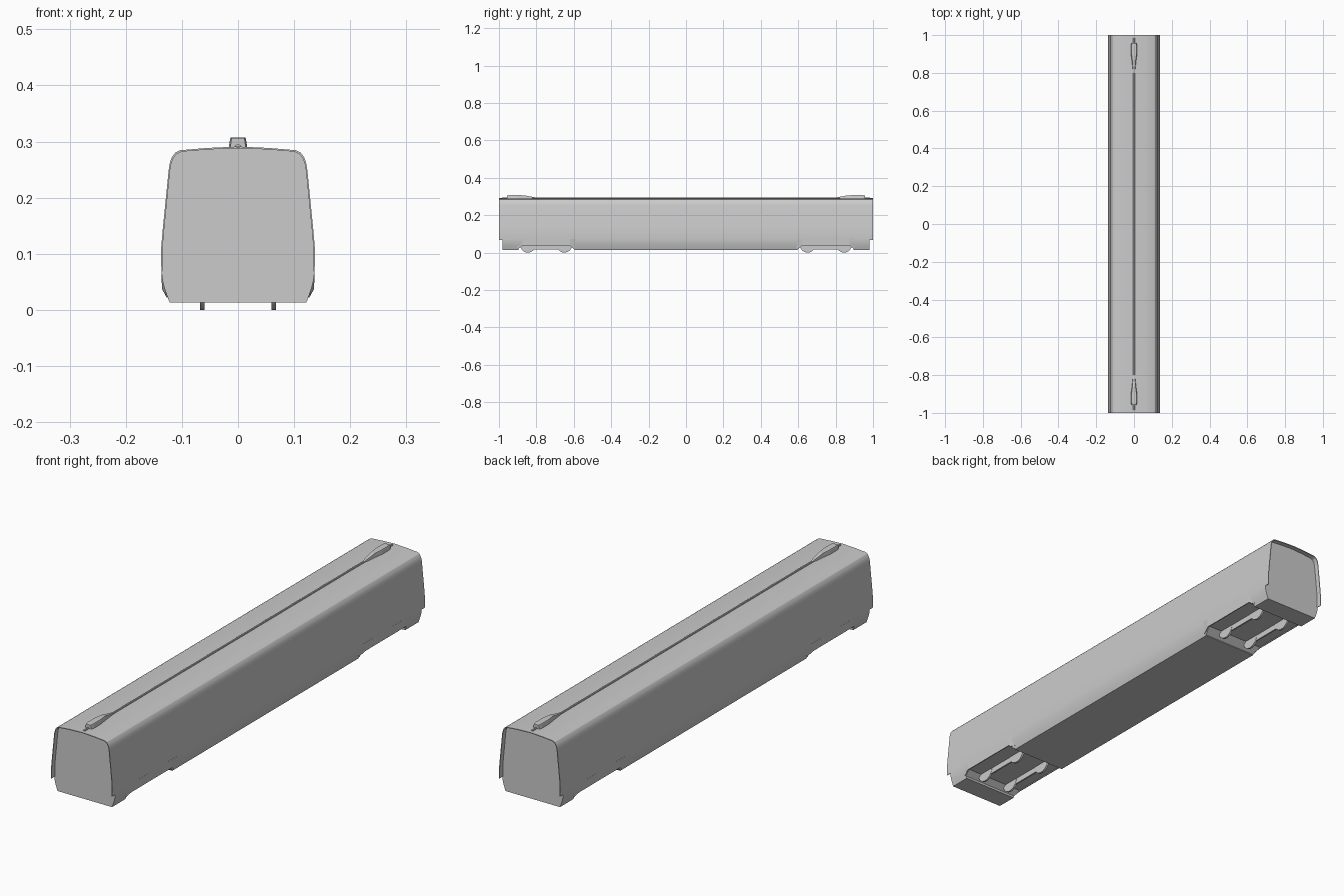
import bpy, bmesh, math
from mathutils import Vector

if "Cube" in bpy.data.objects:
    bpy.data.objects.remove(bpy.data.objects["Cube"])


def add_mesh(name, rings):
    """Loft closed rings of points into a capped solid."""
    bm = bmesh.new()
    vr = [[bm.verts.new(p) for p in r] for r in rings]
    n = len(vr[0])
    for a, b in zip(vr, vr[1:]):
        for i in range(n):
            j = (i + 1) % n
            bm.faces.new((a[i], a[j], b[j], b[i]))
    bm.faces.new(vr[0])
    bm.faces.new(vr[-1])
    bmesh.ops.recalc_face_normals(bm, faces=bm.faces)
    me = bpy.data.meshes.new(name)
    bm.to_mesh(me)
    bm.free()
    ob = bpy.data.objects.new(name, me)
    bpy.context.collection.objects.link(ob)
    return ob


def prism_y(name, xz, y0, y1):
    return add_mesh(name, [[(x, y, z) for x, z in xz] for y in (y0, y1)])


def prism_x(name, yz, x0, x1):
    return add_mesh(name, [[(x, y, z) for y, z in yz] for x in (x0, x1)])


def activate(ob):
    bpy.ops.object.select_all(action='DESELECT')
    ob.select_set(True)
    bpy.context.view_layer.objects.active = ob


def cut(ob, cutter):
    cutter.hide_render = True
    m = ob.modifiers.new("cut", 'BOOLEAN')
    m.operation = 'DIFFERENCE'
    m.solver = 'EXACT'
    m.object = cutter
    activate(ob)
    bpy.ops.object.modifier_apply(modifier=m.name)
    bpy.data.objects.remove(cutter, do_unlink=True)


def mirrored(half):
    """Complete a right-hand profile with its left-hand side."""
    return half + [(-x, z) for x, z in reversed(half) if x > 0]


# Carriage body
half = [(0.122, 0.013), (0.131, 0.038), (0.1345, 0.052), (0.1365, 0.068),
        (0.137, 0.085), (0.137, 0.11), (0.1345, 0.14), (0.1235, 0.25),
        (0.1215, 0.262), (0.118, 0.272), (0.112, 0.280), (0.103, 0.2845),
        (0.055, 0.2885), (0.0, 0.291)]
body = prism_y("carriage_body", mirrored(half), -1, 1)

# Recessed end walls, leaving the thin skin overhanging
inner = [(x * 0.98, 0.15 + (z - 0.15) * 0.98) for x, z in half if z > 0.08]
recess = [(0.2, -0.05), (0.2, 0.068), (inner[0][0], 0.068)] + inner
for s in (-1, 1):
    cut(body, prism_y("end_cutter", mirrored(recess), s * 0.98, s * 1.1))

# Bogie wells with sloped corners
for s in (-1, 1):
    well = [(0.595, -0.02), (0.595, 0.016), (0.625, 0.04), (0.87, 0.04),
            (0.895, 0.022), (0.895, -0.02)]
    cut(body, prism_x("well_cutter", [(s * y, z) for y, z in well], -0.2, 0.2))

activate(body)
bpy.ops.object.shade_smooth_by_angle(angle=math.radians(25))

for s in (-1, 1):
    end = "back" if s > 0 else "front"

    # Flared skirts over the bogies
    for sx in (-1, 1):
        side = "right" if sx > 0 else "left"
        rings = []
        for y, xo, zb in ((0.59, 0.127, 0.022), (0.62, 0.1355, 0.037),
                          (0.875, 0.1355, 0.037), (0.90, 0.1275, 0.024)):
            xz = [(0.1368, 0.072), (xo, zb), (xo - 0.004, zb), (0.131, 0.072)]
            rings.append([(sx * x, s * y, z) for x, z in xz])
        add_mesh(f"{end}_{side}_bogie_skirt", rings)

        # Side frame bar joining the wheels
        prism_x(f"{end}_{side}_bogie_bar",
                [(s * y, z) for y, z in ((0.65, 0.017), (0.845, 0.017),
                                         (0.845, 0.041), (0.65, 0.041))],
                sx * 0.061, sx * 0.067)

        # Wheels, upper part hidden in the floor
        for i, y in enumerate((0.65, 0.845)):
            disc = [(s * y + 0.041 * math.cos(t * math.tau / 24),
                     0.041 + 0.041 * math.sin(t * math.tau / 24))
                    for t in range(24)]
            w = prism_x(f"{end}_{side}_wheel_{i + 1}", disc,
                        sx * 0.060, sx * 0.068)
            activate(w)
            bpy.ops.object.shade_smooth_by_angle(angle=math.radians(30))

    # Tapered roof pod
    rings = []
    for y, wb, wt, zt in ((0.80, 0.005, 0.004, 0.294),
                          (0.865, 0.012, 0.009, 0.3065),
                          (0.90, 0.017, 0.013, 0.307),
                          (0.945, 0.017, 0.013, 0.307),
                          (0.957, 0.014, 0.011, 0.306)):
        rings.append([(x, s * y, z) for x, z in
                      ((wb, 0.287), (wt + (wb - wt) * 0.3, zt - 0.003),
                       (wt, zt), (-wt, zt),
                       (-wt - (wb - wt) * 0.3, zt - 0.003), (-wb, 0.287))])
    add_mesh(f"{end}_roof_pod", rings)

# Conduit along the roof ridge
prism_y("roof_conduit", mirrored([(0.005, 0.288), (0.004, 0.2935),
                                  (0.002, 0.295)]), -0.985, 0.985)
